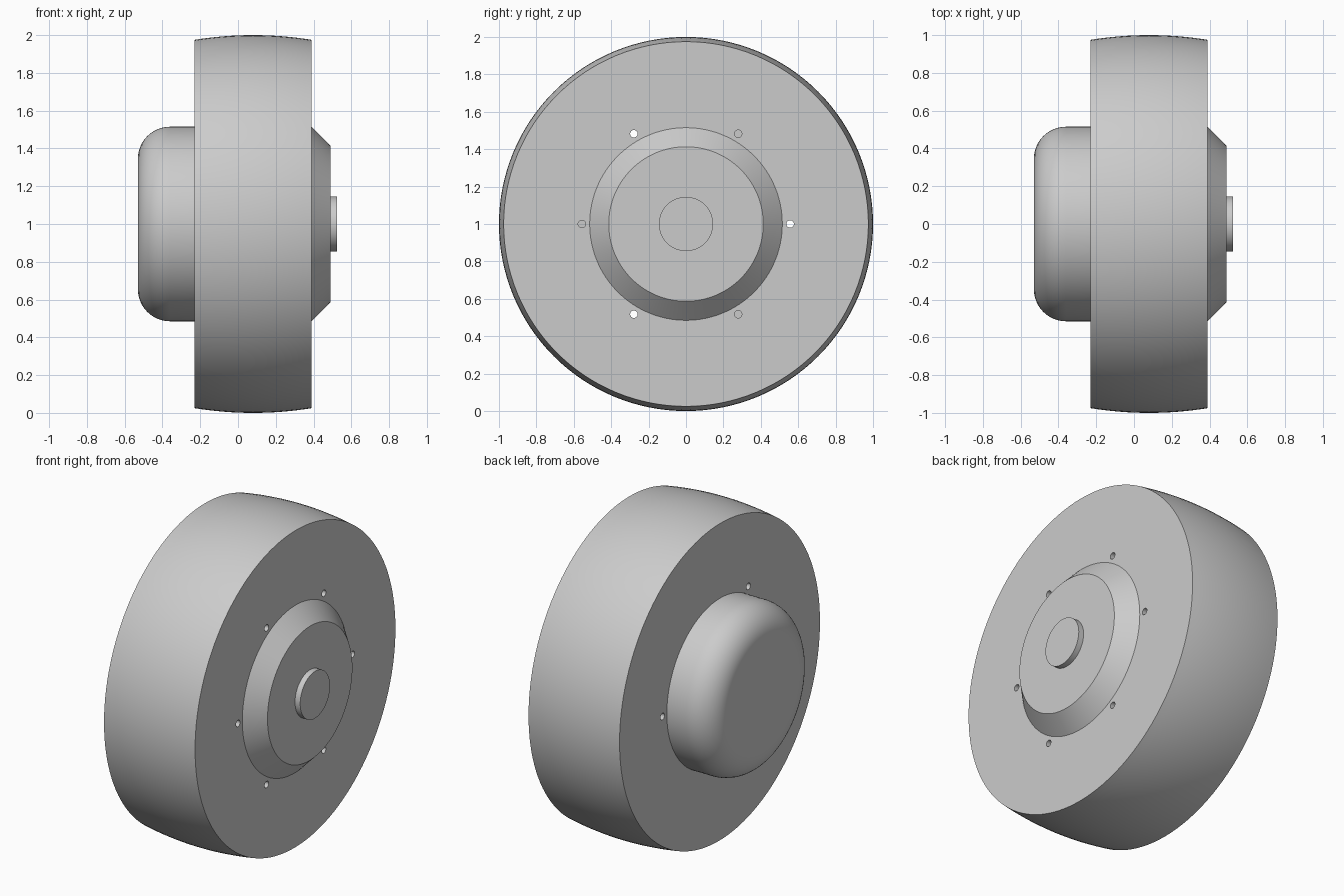
import bpy, bmesh
from math import sin, cos, pi, radians
from mathutils import Vector, Matrix

if "Cube" in bpy.data.objects:
    bpy.data.objects.remove(bpy.data.objects["Cube"])

CENTRE = Vector((0, 0, 1))

grey = bpy.data.materials.new("plain grey")
grey.use_nodes = True
colour = (0.6, 0.6, 0.6, 1)
grey.diffuse_color = colour
grey.node_tree.nodes["Principled BSDF"].inputs["Base Color"].default_value = colour


def finish(name, bm):
    bmesh.ops.recalc_face_normals(bm, faces=bm.faces)
    mesh = bpy.data.meshes.new(name)
    bm.to_mesh(mesh)
    bm.free()
    mesh.materials.append(grey)
    obj = bpy.data.objects.new(name, mesh)
    bpy.context.collection.objects.link(obj)
    return obj


def smooth(obj):
    bpy.ops.object.select_all(action="DESELECT")
    obj.select_set(True)
    bpy.context.view_layer.objects.active = obj
    bpy.ops.object.shade_smooth_by_angle(angle=radians(25))


def revolve(name, profile, sides=128):
    """Turn (x, radius) points around the axle and cap both ends."""
    bm = bmesh.new()
    rings = []
    for x, r in profile:
        angles = [2 * pi * i / sides for i in range(sides)]
        rings.append([bm.verts.new(CENTRE + Vector((x, r * cos(a), r * sin(a)))) for a in angles])
    for a, b in zip(rings, rings[1:]):
        for i in range(sides):
            j = (i + 1) % sides
            bm.faces.new((a[i], a[j], b[j], b[i]))
    bm.faces.new(rings[0])
    bm.faces.new(rings[-1])
    return finish(name, bm)


# Wheel body with a crowned tread
mid, half = 0.08, 0.31
tread = [(mid + half * t / 8, 1 - 0.025 * (t / 8) ** 2) for t in range(-8, 9)]
wheel = revolve("wheel_body", tread)

# Bolt holes: alternate through holes and blind holes
bm = bmesh.new()
for k in range(6):
    a = k * pi / 3
    start, end = (-0.4, 0.6) if k % 2 == 0 else (0.15, 0.6)
    place = Matrix.Translation(CENTRE + Vector(((start + end) / 2, 0.557 * cos(a), 0.557 * sin(a))))
    bmesh.ops.create_cone(bm, cap_ends=True, segments=24, radius1=0.02, radius2=0.02,
                          depth=end - start, matrix=place @ Matrix.Rotation(pi / 2, 4, "Y"))
cutter = finish("bolt_hole_cutter", bm)
cutter.hide_render = True
cut = wheel.modifiers.new("bolt_holes", "BOOLEAN")
cut.operation = "DIFFERENCE"
cut.solver = "EXACT"
cut.object = cutter
bpy.context.view_layer.objects.active = wheel
wheel.select_set(True)
bpy.ops.object.modifier_apply(modifier=cut.name)
bpy.data.objects.remove(cutter)

# Rounded motor housing on the inner side
bend = 0.17
corner = [(-0.53 + bend * (1 - sin(t * pi / 24)), 0.515 - bend * (1 - cos(t * pi / 24)))
          for t in range(13)]
housing = revolve("motor_housing", [(-0.2, 0.515)] + corner)

# Bevelled cover and axle cap on the outer side
cover = revolve("hub_cover", [(0.36, 0.515), (0.39, 0.515), (0.49, 0.413)])
cap = revolve("axle_cap", [(0.46, 0.145), (0.525, 0.145)], 64)

for part in (wheel, housing, cover, cap):
    smooth(part)
